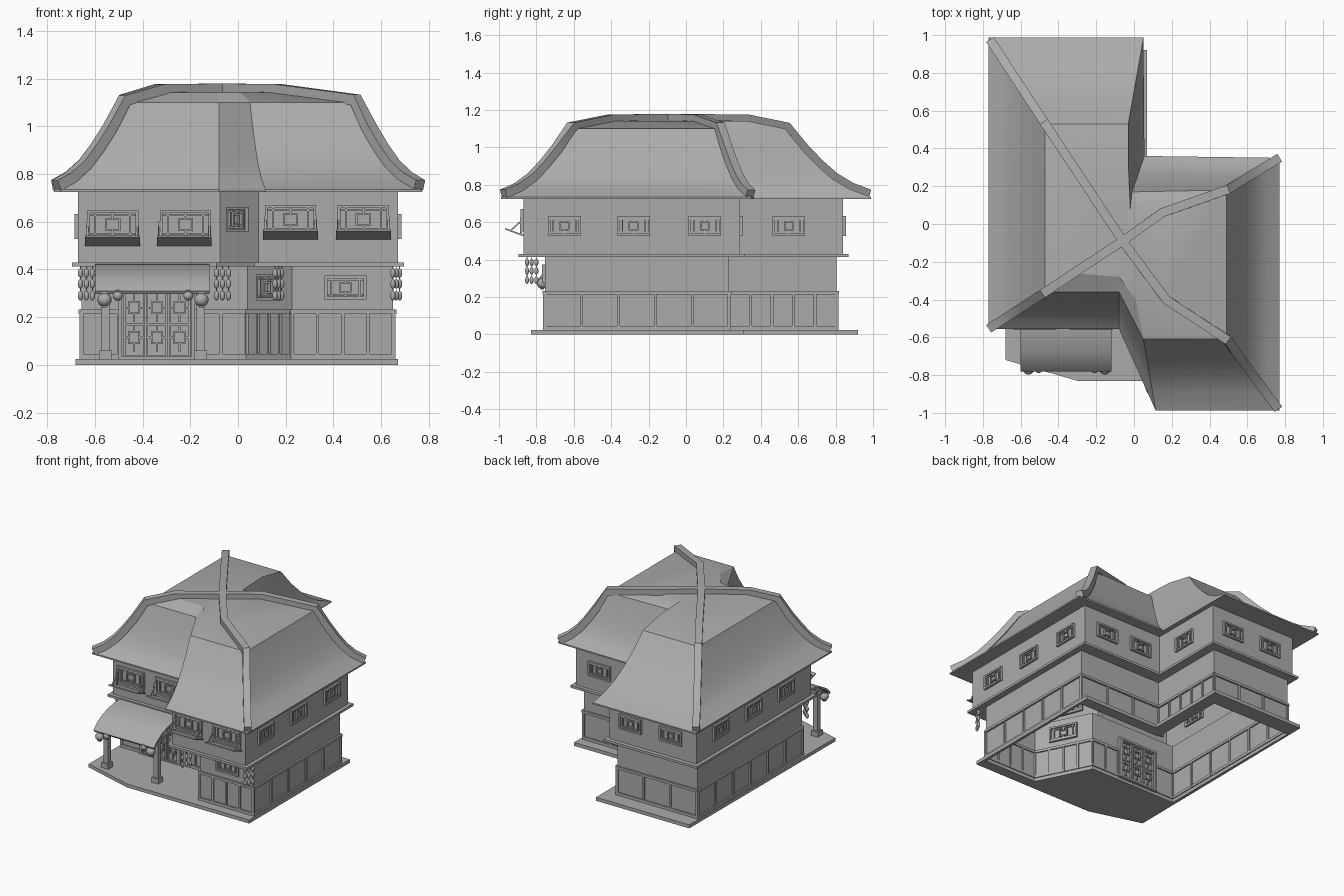
import bpy, bmesh
from math import radians
from mathutils import Matrix, Vector

if "Cube" in bpy.data.objects:
    bpy.data.objects.remove(bpy.data.objects["Cube"])

# ---------- plan outlines (clockwise from back-left corner) ----------
BASE = [(-.67, .92), (.07, .92), (.07, .31), (.67, .31), (.67, -.83), (.2, -.83), (-.3, -.83), (-.68, -.72)]
LOWER = [(-.655, .805), (-.02, .805), (-.02, .23), (.65, .23), (.65, -.755), (.227, -.755), (.04, -.38), (-.655, -.38)]
UPPER = [(-.67, .84), (.02, .84), (.02, .29), (.67, .29), (.67, -.87), (.085, -.87), (-.075, -.46), (-.67, -.46)]
LEDGE = [(-.695, .87), (.045, .87), (.045, .315), (.695, .315), (.695, -.895), (.07, -.895), (-.09, -.485), (-.695, -.485)]
EAVE = [(-.77, .988), (.05, .988), (.055, .36), (.77, .35), (.77, -.988), (.115, -.988), (-.08, -.555), (-.77, -.555)]
BREAK = [(-.47, .53), (-.03, .53), (-.01, .17), (.49, .18), (.49, -.61), (.05, -.61), (-.08, -.36), (-.47, -.36)]
CROWN = [(-.33, .32), (-.03, .32), (-.02, .08), (.15, .06), (.17, -.40), (.01, -.40), (-.08, -.28), (-.32, -.26)]
APEX = Vector((-.06, -.09, 1.145))

GREY = bpy.data.materials.new("mid_grey")
GREY.diffuse_color = (.41, .41, .41, 1)
GREY.use_nodes = True
GREY.node_tree.nodes["Principled BSDF"].inputs["Base Color"].default_value = GREY.diffuse_color


def finish(bm, name, smooth=None):
    me = bpy.data.meshes.new(name)
    bmesh.ops.recalc_face_normals(bm, faces=bm.faces)
    bm.to_mesh(me)
    bm.free()
    me.materials.append(GREY)
    ob = bpy.data.objects.new(name, me)
    bpy.context.collection.objects.link(ob)
    if smooth:
        bpy.ops.object.select_all(action='DESELECT')
        ob.select_set(True)
        bpy.context.view_layer.objects.active = ob
        bpy.ops.object.shade_smooth_by_angle(angle=radians(smooth))
    return ob


def ring(pts, z):
    return [Vector((x, y, z)) for x, y in pts]


def loft(bm, rings, closed=False):
    """Skin a list of rings; closed joins the last ring back to the first."""
    vs = [[bm.verts.new(p) for p in r] for r in rings]
    pairs = list(zip(vs, vs[1:])) + ([(vs[-1], vs[0])] if closed else [])
    for a, b in pairs:
        for i in range(len(a)):
            j = (i + 1) % len(a)
            bm.faces.new((a[i], a[j], b[j], b[i]))
    return vs


def box(bm, M, c, s):
    bmesh.ops.create_cube(bm, size=1, matrix=M @ Matrix.Translation(c) @ Matrix.Diagonal((*s, 1)))


def wall_frame(poly, i, u=None, t=.5):
    """Matrix on wall i: x along the wall, y outward, z up; u = distance, t = fraction."""
    a, b = Vector((*poly[i], 0)), Vector((*poly[(i + 1) % len(poly)], 0))
    d = (b - a).normalized()
    p = a + d * u if u is not None else a.lerp(b, t)
    M = Matrix.Identity(4)
    M.col[0], M.col[1], M.col[3] = (*d, 0), (-d.y, d.x, 0, 0), (*p, 1)
    return M, (b - a).length


def rect(bm, M, x, z, w, h, bar, depth):
    """Rectangular frame of four bars."""
    for s in (-1, 1):
        box(bm, M, (x + s * (w - bar) / 2, 0, z), (bar, depth, h))
        box(bm, M, (x, 0, z + s * (h - bar) / 2), (w, depth, bar))


def lattice(bm, M, z, w, h, bar=.008):
    rect(bm, M, 0, z, w, h, bar * 1.5, .03)
    for s in (-1, 1):
        box(bm, M, (s * w * .34, 0, z), (bar, .018, h))
        box(bm, M, (0, 0, z + s * h * .33), (w, .016, bar))
    rect(bm, M, 0, z, w * .3, h * .45, bar, .022)
    for s in (-1, 1):
        box(bm, M, (0, 0, z + s * h * .33), (bar, .016, h * .3))


# ---------- base slab, walls and ledge ----------
bm = bmesh.new()
loft(bm, [ring(LOWER, 0), ring(BASE, 0), ring(BASE, .025), ring(LOWER, .025)], True)
finish(bm, "base_slab")
bm = bmesh.new()
loft(bm, [ring(LOWER, .02), ring(LOWER, .415)])
finish(bm, "ground_floor_walls")
bm = bmesh.new()
loft(bm, [ring(LOWER, .413), ring(LEDGE, .413), ring(LEDGE, .43), ring(LOWER, .43)], True)
finish(bm, "storey_ledge")
bm = bmesh.new()
loft(bm, [ring(UPPER, .42), ring(UPPER, .735)])
finish(bm, "upper_floor_walls")

# ---------- roof with concave flare ----------
bm = bmesh.new()
rings = [ring(UPPER, .725), ring(EAVE, .725)]
for t, z in ((0, .735), (.25, .777), (.45, .832), (.62, .9), (.8, .985), (1, 1.1)):
    rings.append([Vector((*Vector(e).lerp(Vector(b), t), z)) for e, b in zip(EAVE, BREAK)])
rings.append(ring(CROWN, 1.142))
last = loft(bm, rings)[-1]
top = bm.verts.new(APEX)
for i in range(8):
    bm.faces.new((last[i], last[(i + 1) % 8], top))
finish(bm, "roof", 22)

# ---------- hip ridge beams along four corners ----------
bm = bmesh.new()
for k in (0, 3, 4, 7):
    path = [r[k] for r in rings[2:]] + [APEX]
    path[0] = path[0].lerp(path[1], .17)
    prof = []
    for i, p in enumerate(path):
        d = path[min(i + 1, len(path) - 1)] - path[max(i - 1, 0)]
        side = Vector((-d.y, d.x, 0)).normalized() * .024
        lift = side.normalized().cross(d.normalized())
        lift = -lift if lift.z < 0 else lift
        prof.append([p - side - lift * .012, p + side - lift * .012, p + side + lift * .034, p - side + lift * .034])
    vs = loft(bm, prof)
    bm.faces.new(vs[0])
    bm.faces.new(vs[-1])
finish(bm, "ridge_beams", 25)

# ---------- wainscot rails and posts ----------
bm = bmesh.new()
for i, pitch in enumerate((.21, .115, .22, .2, .11, .11, .13, .2)):
    M, L = wall_frame(LOWER, i, 0)
    spans = [(0, L)] if i != 6 else [(0, .22), (.54, L)]
    for a, b in spans:
        n = max(1, round((b - a) / pitch))
        box(bm, M, ((a + b) / 2, .002, .223), (b - a + .01, .022, .018))
        box(bm, M, ((a + b) / 2, .002, .035), (b - a + .01, .016, .02))
        for k in range(n + 1):
            box(bm, M, (a + (b - a) * k / n, .001, .125), (.014, .018, .2))
finish(bm, "wainscot")

# ---------- windows ----------
bm = bmesh.new()
for wall, us, z in ((0, (.2, .52), .58), (1, (.29,), .58), (2, (.17, .46), .58), (3, (.19, .57, .94), .58),
                    (7, (.29, .66, 1.03), .58)):
    for u in us:
        lattice(bm, wall_frame(UPPER, wall, u)[0], z, .175, .105)
for u in (.145, .45):
    lattice(bm, wall_frame(UPPER, 4, u)[0], .61, .215, .12)
    lattice(bm, wall_frame(UPPER, 6, u)[0], .588, .215, .12)
lattice(bm, wall_frame(UPPER, 5)[0], .61, .21, .105)
lattice(bm, wall_frame(LOWER, 5)[0], .325, .2, .11)
lattice(bm, wall_frame(LOWER, 4, .2)[0], .325, .175, .1)
finish(bm, "lattice_windows")

# ---------- slanted sill trays below the front windows ----------
bm = bmesh.new()
for wall, u, z in ((4, .145, .537), (4, .45, .537), (6, .15, .511), (6, .45, .511)):
    M, _ = wall_frame(UPPER, wall, u)
    box(bm, M @ Matrix.Translation((0, .048, z + .01)) @ Matrix.Rotation(radians(20), 4, 'X'),
        (0, 0, 0), (.23, .105, .008))
    for s in (-1, 1):
        box(bm, M @ Matrix.Translation((s * .105, .035, z + .048)) @ Matrix.Rotation(radians(-42), 4, 'X'),
            (0, 0, 0), (.008, .1, .008))
        box(bm, M, (s * .105, .012, z + .045), (.01, .01, .09))
finish(bm, "window_trays")

# ---------- entrance doors ----------
bm = bmesh.new()
M, _ = wall_frame(LOWER, 6, .38)
rect(bm, M, 0, .17, .32, .3, .015, .045)
for k in (-1, 0, 1):
    x = k * .095
    rect(bm, M, x, .168, .09, .275, .009, .032)
    box(bm, M, (x, .002, .17), (.08, .02, .01))
    for z in (.115, .24):
        rect(bm, M, x, z, .05, .055, .007, .026)
        for s in (-1, 1):
            box(bm, M, (x, 0, z + s * .043), (.007, .022, .035))
            box(bm, M, (x + s * .034, 0, z), (.018, .022, .007))
finish(bm, "entrance_doors")

# ---------- porch canopy, posts and beam ----------
bm = bmesh.new()
prof = [(-.44, .424), (-.54, .42), (-.62, .405), (-.69, .38), (-.745, .348), (-.78, .31)]
outline = prof + [(y + .008, z - .012) for y, z in reversed(prof)]
vs = loft(bm, [[Vector((x, y, z)) for y, z in outline] for x in (-.6, -.12)])
for v in vs:
    for i in range(len(prof) - 1):
        j = len(outline) - 1 - i
        bm.faces.new((v[i], v[i + 1], v[j - 1], v[j]))
finish(bm, "porch_canopy", 25)
bm = bmesh.new()
I = Matrix.Identity(4)
for x in (-.555, -.157):
    box(bm, I, (x, -.69, .188), (.034, .034, .33))
    box(bm, I, (x, -.69, .04), (.055, .055, .04))
    box(bm, I, (x, -.56, .335), (.02, .36, .02))
box(bm, I, (-.356, -.69, .335), (.47, .022, .025))
finish(bm, "porch_posts")

# ---------- round and strung lanterns ----------
bm = bmesh.new()


def ball(x, y, z, r, h):
    bmesh.ops.create_uvsphere(bm, u_segments=12, v_segments=8, radius=1,
                              matrix=Matrix.Translation((x, y, z)) @ Matrix.Diagonal((r, r, h, 1)))


for s in (-1, 1):
    for dx, r, z in ((.203, .03, .273), (.148, .021, .29)):
        x = -.356 + s * dx
        ball(x, -.768, z, r, r * .95)
        box(bm, I, (x, -.768, z), (.02, .02, r * 2.2))
for x0, y0, dx, dy in ((-.66, -.43, .025, -.02), (-.09, -.45, .025, -.025),
                       (.155, -.85, .014, .025), (.677, -.8, -.014, -.025)):
    for k in range(3):
        x, y = x0 + dx * k, y0 + dy * k
        box(bm, I, (x, y, .345), (.004, .004, .15))
        for z in (.385, .34, .29):
            ball(x, y, z, .011, .02)
finish(bm, "lanterns", 40)
